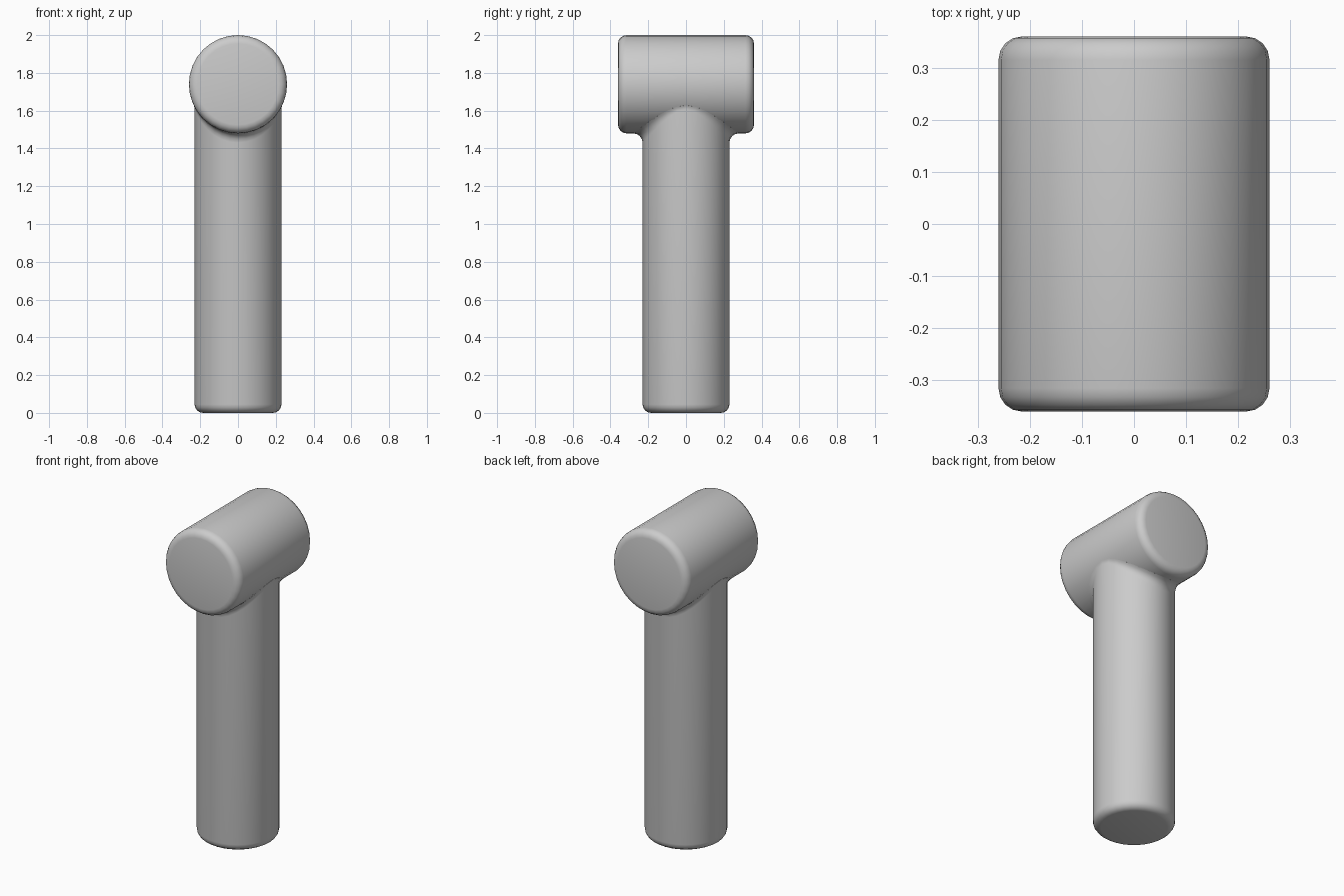
import bpy, math
from mathutils import Vector, Matrix

if "Cube" in bpy.data.objects:
    bpy.data.objects.remove(bpy.data.objects["Cube"])

SIDES = 32
STEPS = 4
HEAD_R, HEAD_HALF, HEAD_Z = 0.26, 0.36, 1.74
HANDLE_R = 0.23
ROUND = 0.045
FILLET = 0.05

grey = bpy.data.materials.new("plain grey")
grey.use_nodes = True
colour = (0.6, 0.6, 0.6, 1)
grey.diffuse_color = colour
grey.node_tree.nodes["Principled BSDF"].inputs["Base Color"].default_value = colour


def ring(radius, z):
    angles = [2 * math.pi * i / SIDES for i in range(SIDES)]
    return [Vector((radius * math.cos(a), radius * math.sin(a), z)) for a in angles]


def rounded_end(radius, z, sign):
    """Rings of a rounded rim, from the flat cap out to the wall."""
    rings = []
    for s in range(STEPS + 1):
        a = math.pi / 2 * s / STEPS
        rings.append(ring(radius - ROUND + ROUND * math.sin(a),
                          z - sign * ROUND * (1 - math.cos(a))))
    return rings


def loft(name, rings, cap_top):
    """Skin a list of rings, bottom first."""
    verts = [v for r in rings for v in r]
    faces = [list(range(SIDES))[::-1]]
    for k in range(len(rings) - 1):
        for i in range(SIDES):
            j = (i + 1) % SIDES
            a, b = k * SIDES, (k + 1) * SIDES
            faces.append([a + i, a + j, b + j, b + i])
    if cap_top:
        faces.append([len(verts) - SIDES + i for i in range(SIDES)])
    mesh = bpy.data.meshes.new(name)
    mesh.from_pydata(verts, [], faces)
    mesh.materials.append(grey)
    obj = bpy.data.objects.new(name, mesh)
    bpy.context.collection.objects.link(obj)
    bpy.ops.object.select_all(action='DESELECT')
    obj.select_set(True)
    bpy.context.view_layer.objects.active = obj
    bpy.ops.object.shade_smooth_by_angle(angle=math.radians(30))
    return obj


# Head: rounded cylinder lying along y
head_rings = rounded_end(HEAD_R, -HEAD_HALF, -1) + rounded_end(HEAD_R, HEAD_HALF, 1)[::-1]
head = loft("head", head_rings, True)
head.data.transform(Matrix.Translation((0, 0, HEAD_Z)) @ Matrix.Rotation(math.pi / 2, 4, 'X'))

# Handle: rounded foot, straight wall, then a rolling-ball fillet into the head
handle_rings = rounded_end(HANDLE_R, 0, -1)
fillet_rings = [[] for _ in range(STEPS + 2)]
for p in ring(HANDLE_R + FILLET, 0):
    centre = Vector((p.x, p.y, HEAD_Z - math.sqrt((HEAD_R + FILLET) ** 2 - p.x ** 2)))
    to_handle = Vector((-p.x, -p.y, 0)).normalized()
    to_head = Vector((-centre.x, 0, HEAD_Z - centre.z)).normalized()
    for s in range(STEPS + 1):
        fillet_rings[s].append(centre + FILLET * to_handle.slerp(to_head, s / STEPS))
    # final ring tucks just inside the head
    fillet_rings[-1].append(centre + (FILLET + 0.01) * to_head + 0.01 * to_handle)
handle = loft("handle", handle_rings + fillet_rings, False)
